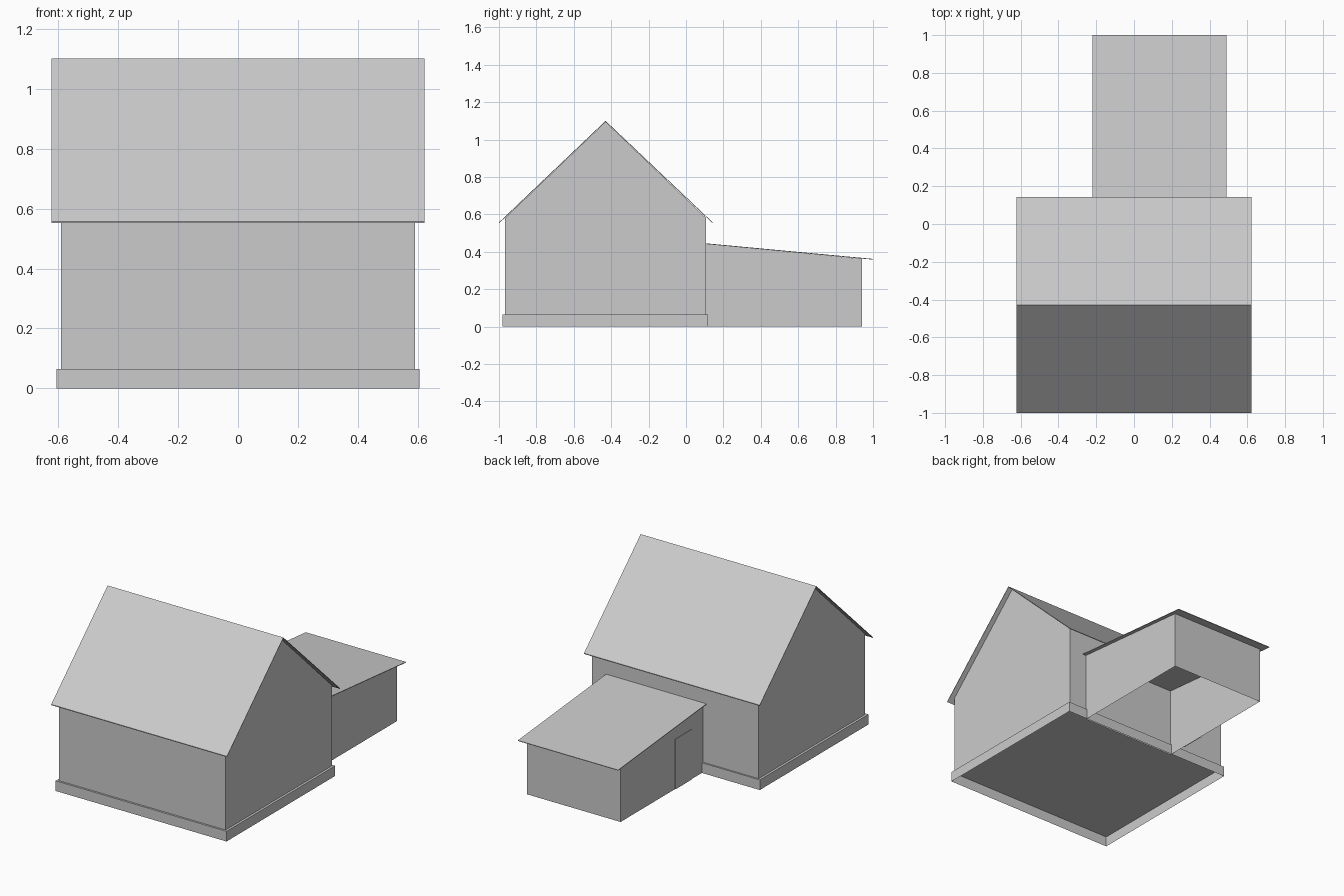
import bpy
import bmesh

cube = bpy.data.objects.get("Cube")
if cube:
    bpy.data.objects.remove(cube, do_unlink=True)

grey = bpy.data.materials.new("plain_grey")
grey.use_nodes = True
grey.diffuse_color = (0.6, 0.6, 0.6, 1)
grey.node_tree.nodes["Principled BSDF"].inputs["Base Color"].default_value = (0.6, 0.6, 0.6, 1)


def extrude_profile(name, profile, x0, x1, open_bottom=False):
    """Extrude a closed (y, z) profile along x."""
    bm = bmesh.new()
    face = bm.faces.new([bm.verts.new((x0, y, z)) for y, z in profile])
    moved = bmesh.ops.extrude_face_region(bm, geom=[face], use_keep_orig=True)
    verts = [v for v in moved["geom"] if isinstance(v, bmesh.types.BMVert)]
    bmesh.ops.translate(bm, verts=verts, vec=(x1 - x0, 0, 0))
    bmesh.ops.recalc_face_normals(bm, faces=bm.faces)
    if open_bottom:
        bottom = [f for f in bm.faces if f.normal.z < -0.9]
        bmesh.ops.delete(bm, geom=bottom, context="FACES_ONLY")
    mesh = bpy.data.meshes.new(name)
    bm.to_mesh(mesh)
    bm.free()
    mesh.materials.append(grey)
    obj = bpy.data.objects.new(name, mesh)
    bpy.context.collection.objects.link(obj)
    return obj


def box_profile(y0, y1, z0, z1):
    return [(y0, z0), (y1, z0), (y1, z1), (y0, z1)]


def sheet_profile(line, thickness):
    """Thicken an open roof line downwards."""
    return line + [(y, z - thickness) for y, z in reversed(line)]


RIDGE_Y, RIDGE_Z = -0.43, 1.10
PLINTH_TOP = 0.065

# Main house: hollow plinth, gabled walls and thin roof
extrude_profile("plinth", box_profile(-0.98, 0.118, 0, PLINTH_TOP), -0.605, 0.605, True)
extrude_profile("house_walls", [(-0.968, PLINTH_TOP), (0.108, PLINTH_TOP), (0.108, 0.58),
                                (RIDGE_Y, RIDGE_Z - 0.006), (-0.968, 0.58)], -0.59, 0.59)
extrude_profile("house_roof", sheet_profile([(-1.0, 0.557), (RIDGE_Y, RIDGE_Z), (0.143, 0.557)], 0.005),
                -0.622, 0.622)

# Lean-to at the back: walls open to the ground and a shallow roof
extrude_profile("annex_walls", [(0.108, 0), (0.94, 0), (0.94, 0.363), (0.108, 0.441)],
                -0.195, 0.467, True)
extrude_profile("annex_roof", sheet_profile([(0.108, 0.445), (1.0, 0.362)], 0.004), -0.22, 0.49)

# Side door of the lean-to
extrude_profile("annex_door", box_profile(0.23, 0.39, 0, 0.32), -0.199, -0.195)
